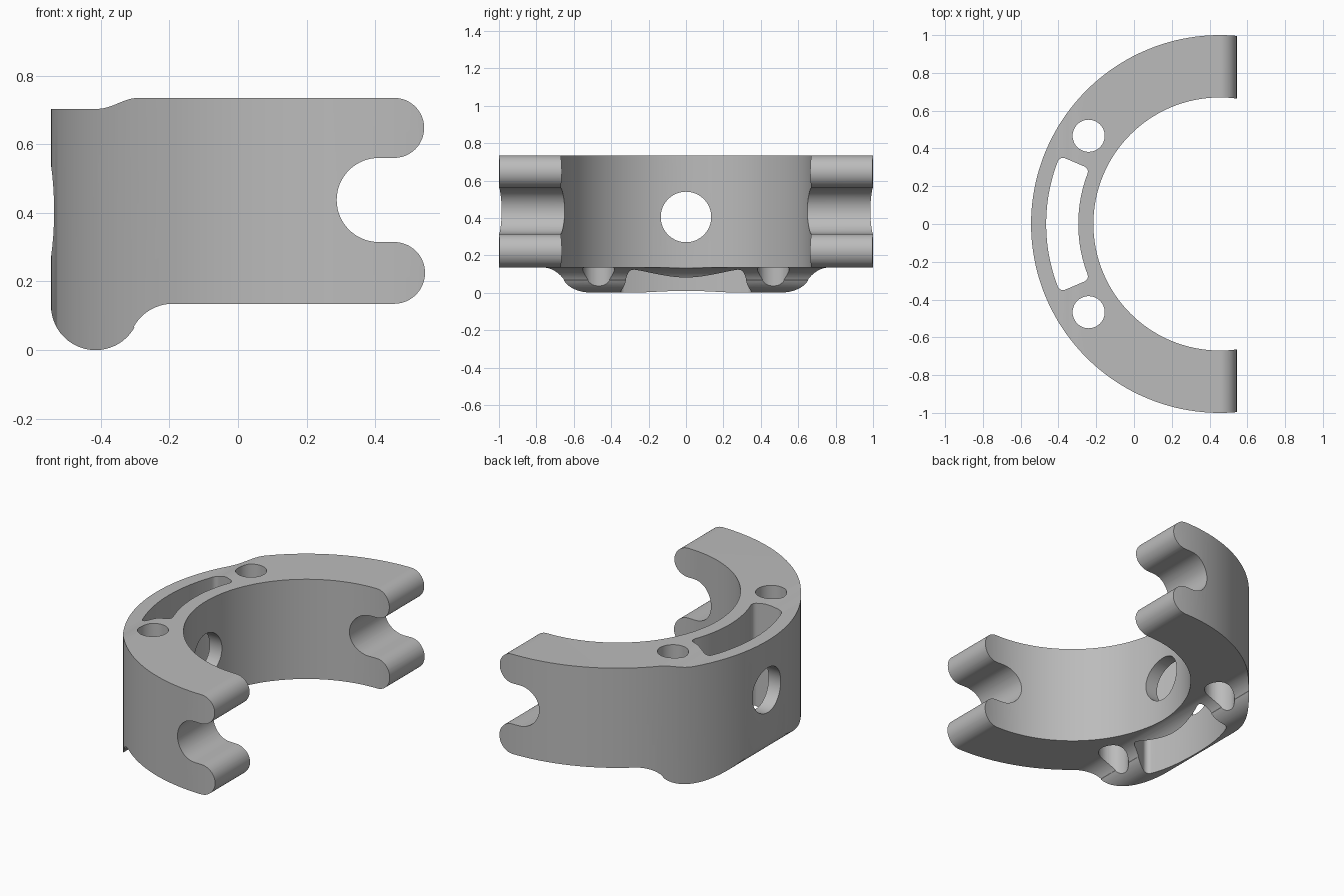
import bpy, bmesh
from math import sin, cos, pi, radians
from mathutils import Matrix

cube = bpy.data.objects.get("Cube")
if cube:
    bpy.data.objects.remove(cube, do_unlink=True)

CX = 0.455            # axis of the half ring
OUTER, INNER = 1.0, 0.67

grey = bpy.data.materials.new("plain grey")
grey.use_nodes = True
colour = (0.5, 0.5, 0.5, 1)
grey.diffuse_color = colour
grey.node_tree.nodes["Principled BSDF"].inputs["Base Color"].default_value = colour


def arc(cx, cy, r, a0, a1, n=24):
    """Points on an arc, angles in degrees."""
    angles = [radians(a0 + (a1 - a0) * i / n) for i in range(n + 1)]
    return [(cx + r * cos(a), cy + r * sin(a)) for a in angles]


def prism(name, points, low, high, matrix=Matrix()):
    """Extrude a closed 2D outline along its third axis."""
    bm = bmesh.new()
    face = bm.faces.new([bm.verts.new((x, y, low)) for x, y in points])
    top = bmesh.ops.extrude_face_region(bm, geom=[face])["geom"]
    moved = [v for v in top if isinstance(v, bmesh.types.BMVert)]
    bmesh.ops.translate(bm, verts=moved, vec=(0, 0, high - low))
    bmesh.ops.transform(bm, matrix=matrix, verts=bm.verts)
    bmesh.ops.recalc_face_normals(bm, faces=bm.faces)
    mesh = bpy.data.meshes.new(name)
    bm.to_mesh(mesh)
    bm.free()
    mesh.materials.append(grey)
    obj = bpy.data.objects.new(name, mesh)
    bpy.context.collection.objects.link(obj)
    return obj


def circle(cx, cy, r, n):
    return arc(cx, cy, r, 0, 360, n)[:-1]


# Side profile (x, z): stepped top, two rounded prongs, bulging foot
profile = [(-0.6, 0.703), (-0.41, 0.703)]
for i in range(1, 13):
    t = i / 12
    profile.append((-0.41 + 0.12 * t, 0.703 + 0.016 * (1 - cos(pi * t))))
profile += arc(0.455, 0.6475, 0.0875, 90, -90)
profile += arc(0.41, 0.4375, 0.1225, 90, 270, 32)
profile += arc(0.455, 0.225, 0.09, 90, -90)
profile += arc(-0.19, 0.005, 0.13, 90, 150.5, 14)
profile += arc(-0.415, 0.13, 0.13, -29.5, -180, 32)
profile.append((-0.6, 0.13))
upright = Matrix.Rotation(pi / 2, 4, "X")
bracket = prism("half_ring_bracket", profile, -1.1, 1.1, upright)

# Curved slot outline with rounded corners
R0, R1, HALF, FILLET = 0.75, 0.92, 23.0, 0.03
d0, d1 = [FILLET / r * 180 / pi for r in (R0 + FILLET, R1 - FILLET)]


def slot_corner(r, angle, start):
    a = radians(angle)
    return arc(CX + r * cos(a), r * sin(a), FILLET, start, start + 90, 6)


a, b = 180 - HALF, 180 + HALF
slot = arc(CX, 0, R1, a + d1, b - d1, 32)
slot += slot_corner(R1 - FILLET, b - d1, b)
slot += slot_corner(R0 + FILLET, b - d0, b + 90)
slot += arc(CX, 0, R0, b - d0, a + d0, 32)
slot += slot_corner(R0 + FILLET, a + d0, a + 180)
slot += slot_corner(R1 - FILLET, a + d1, a + 270)

# Cutters
sideways = Matrix.Rotation(pi / 2, 4, "Y")
cutters = [
    (prism("outer_limit", circle(CX, 0, OUTER, 192), -0.2, 1), "INTERSECT"),
    (prism("inner_bore", circle(CX, 0, INNER, 160), -0.3, 1.1), "DIFFERENCE"),
    (prism("curved_slot", slot, -0.3, 1.1), "DIFFERENCE"),
    (prism("radial_hole", circle(-0.405, 0, 0.135, 64), -0.8, 0.1, sideways), "DIFFERENCE"),
]
for side, label in ((1, "back"), (-1, "front")):
    hole = prism(label + "_bolt_hole", circle(-0.24, side * 0.467, 0.085, 48), -0.3, 1.1)
    cutters.append((hole, "DIFFERENCE"))

for cutter, operation in cutters:
    cutter.hide_render = True
    mod = bracket.modifiers.new(cutter.name, "BOOLEAN")
    mod.object = cutter
    mod.operation = operation
    mod.solver = "EXACT"

# Bake the cuts, drop the cutters, then shade
bpy.context.view_layer.update()
depsgraph = bpy.context.evaluated_depsgraph_get()
result = bpy.data.meshes.new_from_object(bracket.evaluated_get(depsgraph))
bracket.modifiers.clear()
bracket.data = result
result.materials.clear()
result.materials.append(grey)
for cutter, _ in cutters:
    bpy.data.objects.remove(cutter, do_unlink=True)

bpy.ops.object.select_all(action="DESELECT")
bracket.select_set(True)
bpy.context.view_layer.objects.active = bracket
bpy.ops.object.shade_smooth_by_angle(angle=radians(30))
